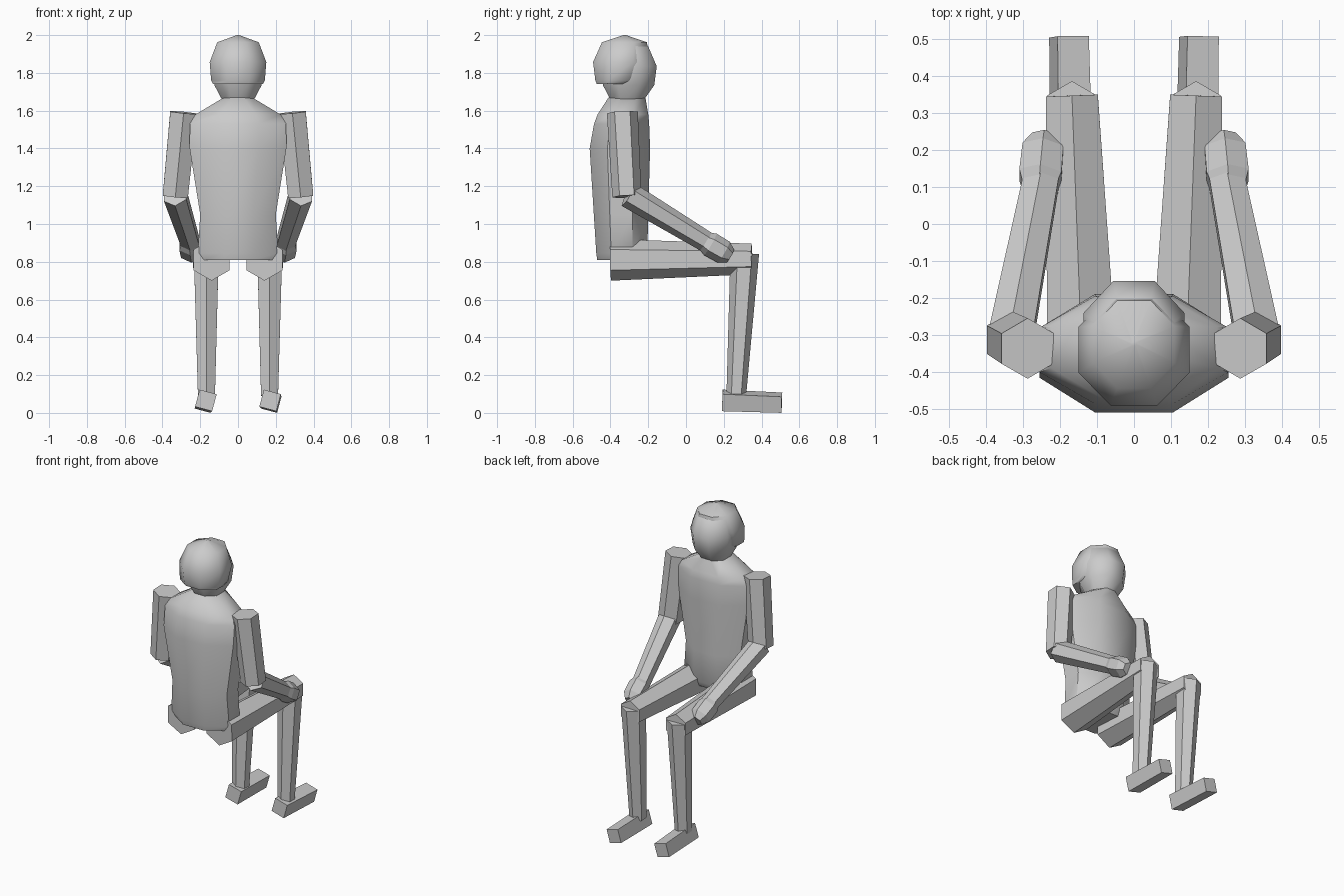
import bpy, bmesh
from math import sin, cos, radians
from mathutils import Vector

if "Cube" in bpy.data.objects:
    bpy.data.objects.remove(bpy.data.objects["Cube"])


def skin(name, rings, smooth=False):
    """Join rings of points into a closed, capped mesh."""
    bm = bmesh.new()
    loops = [[bm.verts.new(p) for p in ring] for ring in rings]
    n = len(loops[0])
    for a, b in zip(loops, loops[1:]):
        for i in range(n):
            j = (i + 1) % n
            bm.faces.new((a[i], a[j], b[j], b[i]))
    bm.faces.new(loops[0])
    bm.faces.new(loops[-1])
    bmesh.ops.recalc_face_normals(bm, faces=bm.faces)
    mesh = bpy.data.meshes.new(name)
    bm.to_mesh(mesh)
    bm.free()
    ob = bpy.data.objects.new(name, mesh)
    bpy.context.collection.objects.link(ob)
    if smooth:
        bpy.ops.object.select_all(action='DESELECT')
        ob.select_set(True)
        bpy.context.view_layer.objects.active = ob
        bpy.ops.object.shade_smooth_by_angle(angle=radians(50))
    return ob


def stack(name, levels):
    """Octagonal body from (z, half width, back y, front y) levels."""
    rings = []
    for z, w, back, front in levels:
        cy, h, k = (back + front) / 2, (front - back) / 2, cos(radians(22.5))
        rings.append([(w / k * cos(radians(22.5 + 45 * i)),
                       cy + h / k * sin(radians(22.5 + 45 * i)), z) for i in range(8)])
    return skin(name, rings, True)


def limb(name, start, end, stations, sides=6, phase=30):
    """Straight tapered prism; stations are (fraction, radius)."""
    a, b = Vector(start), Vector(end)
    d = (b - a).normalized()
    u = Vector((1, 0, 0))
    u = (u - d * u.dot(d)).normalized()
    v = d.cross(u)
    rings = []
    for t, r in stations:
        c = a.lerp(b, t)
        angles = [radians(phase + 360 * i / sides) for i in range(sides)]
        rings.append([c + u * r * cos(q) + v * r * sin(q) for q in angles])
    return skin(name, rings)


# torso with sloping shoulders
stack("torso", [(0.81, 0.185, -0.47, -0.22), (0.845, 0.213, -0.475, -0.205),
                (1.05, 0.2, -0.488, -0.2), (1.40, 0.256, -0.51, -0.19),
                (1.53, 0.255, -0.487, -0.195), (1.58, 0.225, -0.468, -0.2),
                (1.67, 0.075, -0.41, -0.215)])

# head, and a hair cap that leaves the face free
stack("head", [(1.64, 0.075, -0.39, -0.235), (1.735, 0.125, -0.44, -0.168),
               (1.835, 0.137, -0.45, -0.155), (1.94, 0.11, -0.42, -0.2),
               (1.98, 0.03, -0.34, -0.28)])
stack("hair", [(1.74, 0.132, -0.472, -0.29), (1.76, 0.142, -0.48, -0.24),
               (1.857, 0.15, -0.492, -0.19), (1.962, 0.11, -0.445, -0.207),
               (2.0, 0.006, -0.33, -0.318)])

# paired limbs
for s, side in ((-1, "left"), (1, "right")):
    limb(side + "_thigh", (s * 0.14, -0.398, 0.81), (s * 0.168, 0.348, 0.815),
         [(0, 0.11), (1, 0.081)])
    limb(side + "_shin", (s * 0.168, 0.311, 0.845), (s * 0.167, 0.266, 0.09),
         [(0, 0.076), (1, 0.052)])
    limb(side + "_foot", (s * 0.17, 0.193, 0.066), (s * 0.176, 0.507, 0.054),
         [(0, 0.066), (1, 0.062)], sides=4, phase=-30)
    limb(side + "_upper_arm", (s * 0.288, -0.337, 1.59), (s * 0.332, -0.313, 1.145),
         [(0, 0.082), (1, 0.077)])
    limb(side + "_forearm", (s * 0.333, -0.305, 1.155), (s * 0.25, 0.125, 0.895),
         [(0, 0.069), (1, 0.055)])
    limb(side + "_hand", (s * 0.257, 0.094, 0.912), (s * 0.243, 0.236, 0.83),
         [(0, 0.05), (0.25, 0.066), (0.75, 0.064), (1, 0.038)])
